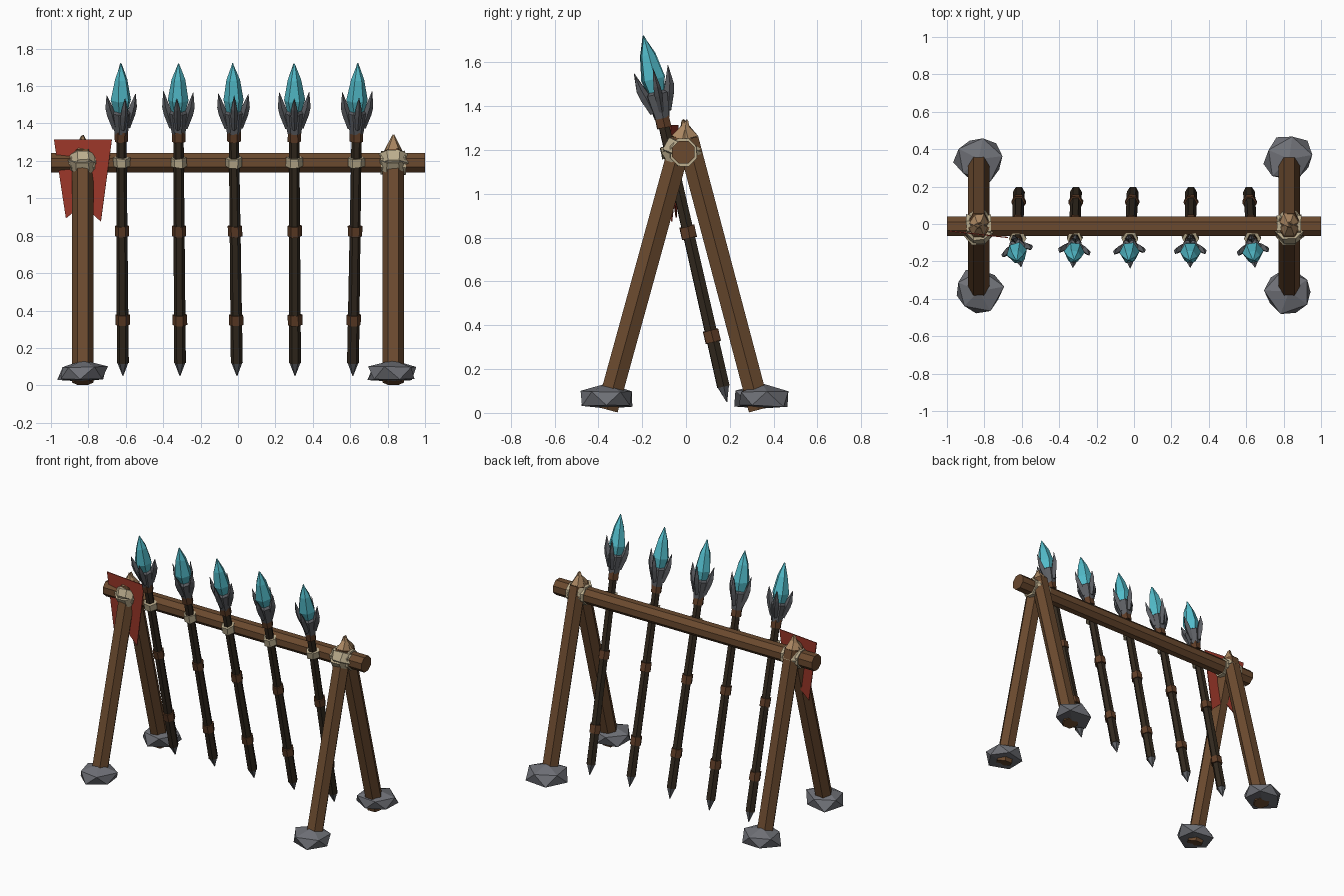
import bpy, bmesh, math, random
from mathutils import Matrix, Vector

if "Cube" in bpy.data.objects:
    bpy.data.objects.remove(bpy.data.objects["Cube"])
random.seed(4)


def material(name, r, g, b):
    m = bpy.data.materials.new(name)
    m.use_nodes = True
    m.diffuse_color = (r, g, b, 1)
    m.node_tree.nodes["Principled BSDF"].inputs["Base Color"].default_value = (r, g, b, 1)
    return m


WOOD = material("brown wood", 0.145, 0.068, 0.028)
TAN = material("cut wood", 0.40, 0.24, 0.12)
DARK = material("dark shaft wood", 0.032, 0.022, 0.013)
LEATHER = material("leather", 0.115, 0.047, 0.02)
ROPE = material("pale binding", 0.50, 0.42, 0.27)
STONE = material("stone", 0.16, 0.165, 0.185)
METAL = material("dark metal", 0.105, 0.11, 0.122)
CRYSTAL = material("cyan crystal", 0.085, 0.50, 0.59)
CLOTH = material("red cloth", 0.33, 0.038, 0.022)


def finish(name, bm, mat, matrix=Matrix()):
    bmesh.ops.remove_doubles(bm, verts=bm.verts, dist=0.0005)
    bmesh.ops.recalc_face_normals(bm, faces=bm.faces)
    bm.transform(matrix)
    mesh = bpy.data.meshes.new(name)
    bm.to_mesh(mesh)
    bm.free()
    mesh.materials.append(mat)
    obj = bpy.data.objects.new(name, mesh)
    bpy.context.collection.objects.link(obj)
    return obj


def tube(name, points, radii, mat, sides=6, phase=0.0, flat=1.0, jitter=0.0, matrix=Matrix()):
    """Faceted rod through the points, one radius per point."""
    bm = bmesh.new()
    pts = [Vector(p) for p in points]
    turn = (pts[-1] - pts[0]).to_track_quat('Z', 'Y')
    rings = []
    for p, r in zip(pts, radii):
        ring = []
        for i in range(sides):
            a = phase + math.tau * i / sides
            off = Vector((math.cos(a) * r, math.sin(a) * r * flat, 0))
            off += Vector([random.uniform(-jitter, jitter) for _ in range(3)])
            ring.append(bm.verts.new(p + turn @ off))
        rings.append(ring)
    for low, high in zip(rings, rings[1:]):
        for i in range(sides):
            j = (i + 1) % sides
            bm.faces.new((low[i], low[j], high[j], high[i]))
    bm.faces.new(rings[0][::-1])
    bm.faces.new(rings[-1])
    return finish(name, bm, mat, matrix)


def upright(name, profile, mat, **kw):
    """Rod along z from (radius, height) pairs."""
    return tube(name, [(0, 0, h) for r, h in profile], [r for r, h in profile], mat, **kw)


def rock(name, x, y):
    bm = bmesh.new()
    bmesh.ops.create_icosphere(bm, subdivisions=1, radius=1)
    for v in bm.verts:
        v.co *= random.uniform(0.88, 1.12)
    spin = Matrix.Rotation(random.uniform(0, math.tau), 4, 'Z')
    bm.transform(spin)
    for v in bm.verts:
        v.co = (x + v.co.x * 0.143, y + v.co.y * 0.135,
                min(0.135, max(0.02, 0.065 + v.co.z * 0.075)))
    finish(name, bm, STONE)


# Crossbeam
tube("crossbeam", [(-1, -0.012, 1.19), (1, -0.012, 1.19)], [0.056, 0.056], WOOD,
     sides=8, phase=math.pi / 8)

# A-frame supports with sharpened tops, lashings and foot stones
for side, x in (("right", -0.83), ("left", 0.83)):
    for end, foot_y, top_y in (("front", -0.36, -0.02), ("back", 0.335, 0.008)):
        foot, top = Vector((x, foot_y, 0.015)), Vector((x, top_y, 1.25))
        tip = top + (top - foot).normalized() * 0.09
        tube(f"{side}_{end}_leg", [foot, top], [0.057, 0.057], WOOD)
        tube(f"{side}_{end}_leg_point", [top, tip], [0.053, 0.004], TAN, jitter=0.004)
        rock(f"{side}_{end}_foot_stone", x, foot_y + (0.0 if foot_y < 0 else 0.012))
    for tilt in (-24, 24):
        place = Matrix.Translation((x, -0.02, 1.195)) @ Matrix.Rotation(math.radians(tilt), 4, 'X')
        upright(f"{side}_lashing", [(0.07, -0.032), (0.083, -0.028), (0.083, 0.028), (0.07, 0.032)],
                ROPE, sides=8, phase=math.pi / 8, flat=1.07, jitter=0.006, matrix=place)
    for dx in (-0.05, 0.05):
        tube(f"{side}_beam_binding", [(x + dx - 0.016, -0.012, 1.19), (x + dx + 0.016, -0.012, 1.19)],
             [0.066, 0.066], ROPE, sides=8, phase=math.pi / 8, jitter=0.004)

# Swallow-tailed banner hung on the right support
bm = bmesh.new()
outline = [(-0.984, 1.315), (-0.674, 1.315), (-0.733, 0.875), (-0.83, 0.965), (-0.92, 0.893)]
verts = [bm.verts.new((x, -0.055 - (x + 0.83) * 0.11, z)) for x, z in outline]
bm.faces.new((verts[0], verts[3], verts[4]))
bm.faces.new((verts[0], verts[1], verts[3]))
bm.faces.new((verts[1], verts[2], verts[3]))
banner = finish("banner", bm, CLOTH)
thick = banner.modifiers.new("thickness", 'SOLIDIFY')
thick.thickness, thick.offset = 0.006, 0


def spear(low_x, high_x):
    # Local heights equal world heights along the leaning axis
    foot, head = Vector((low_x, 0.198, 0)), Vector((high_x, -0.194, 1.72))
    axis = head - foot
    lean = (Matrix.Translation(foot) @ axis.to_track_quat('Z', 'Y').to_matrix().to_4x4()
            @ Matrix.Diagonal((1, 1, axis.length / 1.72, 1)))
    upright("spear_shaft", [(0.032, 0.12), (0.027, 1.36)], DARK, matrix=lean)
    upright("spear_butt", [(0.002, 0.05), (0.031, 0.125)], METAL, matrix=lean)
    for h, r in ((0.35, 0.039), (0.825, 0.038), (1.33, 0.036)):
        upright("spear_band", [(r, h - 0.027), (r, h + 0.027)], LEATHER, jitter=0.002, matrix=lean)
    upright("spear_binding", [(0.044, 1.17), (0.044, 1.217)], ROPE, jitter=0.004, matrix=lean)
    # Metal socket with four claws, turned a little differently on each spear
    lean = lean @ Matrix.Rotation(random.uniform(-0.35, 0.35), 4, 'Z')
    upright("spear_socket", [(0.036, 1.345), (0.046, 1.40), (0.054, 1.455), (0.035, 1.47)], METAL,
            matrix=lean)
    for k in range(4):
        turn = lean @ Matrix.Rotation(k * math.pi / 2, 4, 'Z')
        reach = random.uniform(-0.012, 0.012)
        tube("spear_claw", [(0.034, 0, 1.375), (0.055, 0, 1.45), (0.068, 0, 1.49), (0.08, 0, 1.56 + reach)],
             [0.012, 0.019, 0.016, 0.001], METAL, sides=4, flat=1.25, matrix=turn)
    upright("spear_crystal", [(0.03, 1.43), (0.056, 1.525), (0.036, 1.635), (0.002, 1.72)], CRYSTAL,
            jitter=0.003, matrix=lean)


# Row of five leaning spears
for low_x, high_x in ((-0.615, -0.626), (-0.31, -0.32), (-0.005, -0.027), (0.305, 0.30), (0.613, 0.64)):
    spear(low_x, high_x)
